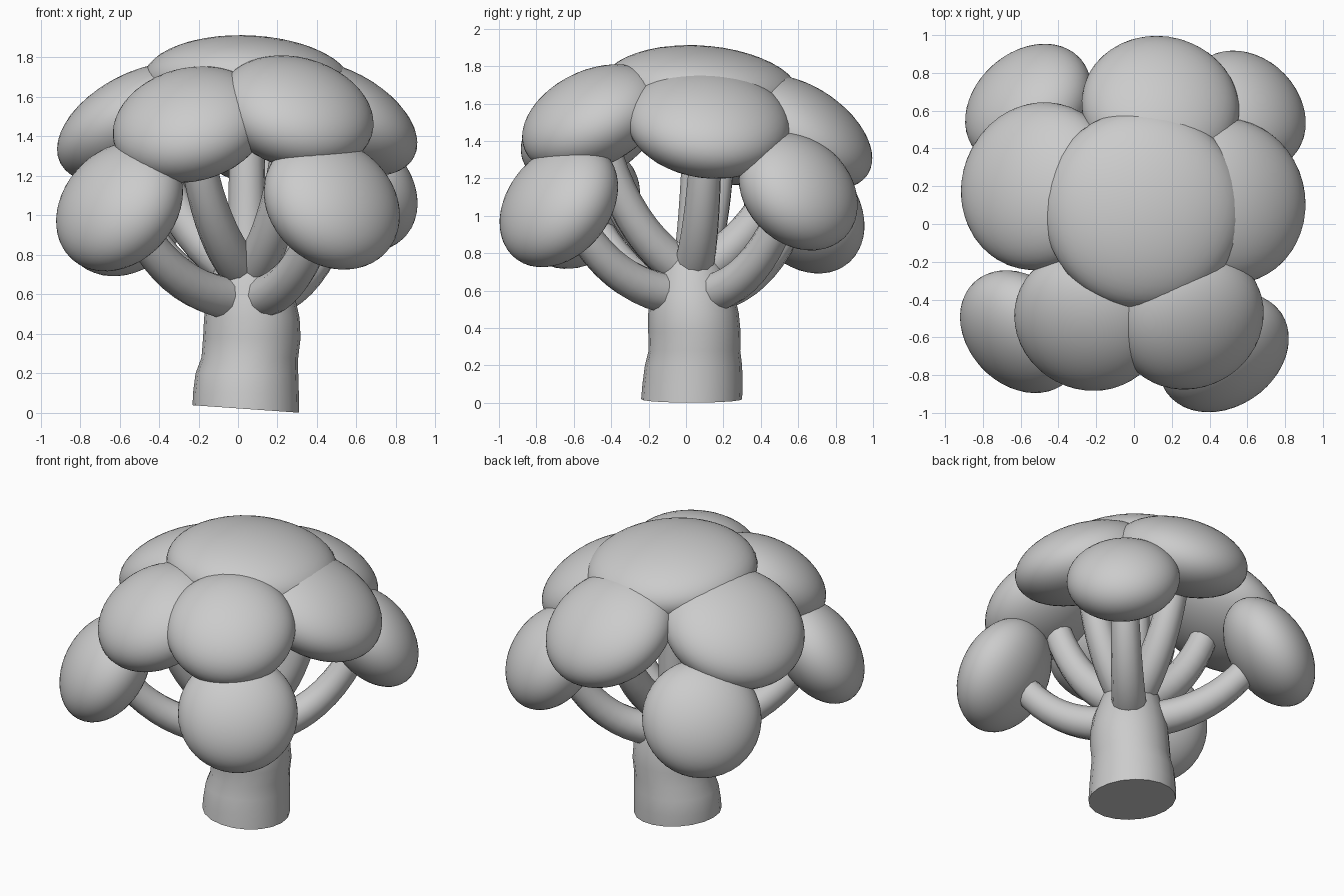
import bpy, bmesh, math
from mathutils import Vector

if "Cube" in bpy.data.objects:
    bpy.data.objects.remove(bpy.data.objects["Cube"])

grey = bpy.data.materials.new("plain grey")
grey.diffuse_color = (0.6, 0.6, 0.6, 1)
grey.use_nodes = True
grey.node_tree.nodes["Principled BSDF"].inputs["Base Color"].default_value = grey.diffuse_color


def finish(name, bm, angle=50):
    bmesh.ops.recalc_face_normals(bm, faces=bm.faces)
    mesh = bpy.data.meshes.new(name)
    bm.to_mesh(mesh)
    bm.free()
    mesh.materials.append(grey)
    obj = bpy.data.objects.new(name, mesh)
    bpy.context.collection.objects.link(obj)
    bpy.context.view_layer.objects.active = obj
    obj.select_set(True)
    bpy.ops.object.shade_smooth_by_angle(angle=math.radians(angle))
    obj.select_set(False)
    return obj


def loft(name, sections, sides, tilt_base=False):
    """Tube through sections of (centre, direction, radius), capped at both ends."""
    bm = bmesh.new()
    rings = []
    for i, (c, d, r) in enumerate(sections):
        q = Vector(d).to_track_quat('Z', 'Y')
        ring = []
        for k in range(sides):
            a = 2 * math.pi * k / sides
            p = Vector(c) + q @ Vector((r * math.cos(a), r * math.sin(a), 0))
            if tilt_base and i == 0:
                p.z = 0.02 - 0.07 * (p.x - 0.04)
            ring.append(bm.verts.new(p))
        rings.append(ring)
    for a, b in zip(rings, rings[1:]):
        for k in range(sides):
            j = (k + 1) % sides
            bm.faces.new((a[k], a[j], b[j], b[k]))
    bm.faces.new(rings[0])
    bm.faces.new(rings[-1])
    return finish(name, bm)


def floret(name, centre, axis, radius, thick):
    """Flattened dome facing outwards along axis."""
    bm = bmesh.new()
    bmesh.ops.create_icosphere(bm, subdivisions=4, radius=1)
    q = axis.to_track_quat('Z', 'Y')
    for v in bm.verts:
        v.co = centre + q @ Vector((v.co.x * radius, v.co.y * radius, v.co.z * thick))
    return finish(name, bm, 180)


def branch(name, start, bend, end, r0, r1):
    """Tapered tube along a quadratic curve."""
    secs = []
    for i in range(11):
        t = i / 10
        p = start * (1 - t) ** 2 + bend * 2 * t * (1 - t) + end * t * t
        d = (bend - start) * (1 - t) + (end - bend) * t
        secs.append((p, d, r0 + (r1 - r0) * t))
    loft(name, secs, 12)


# main stalk: x, y, z, radius
stalk = [(0.04, 0.03, 0.0, 0.27), (0.04, 0.035, 0.1, 0.268), (0.045, 0.04, 0.2, 0.26),
         (0.06, 0.045, 0.28, 0.245), (0.07, 0.045, 0.38, 0.247), (0.07, 0.04, 0.48, 0.242),
         (0.065, 0.035, 0.58, 0.225), (0.055, 0.03, 0.7, 0.19), (0.05, 0.03, 0.86, 0.13)]
loft("stalk", [((x, y, z), (0, 0, 1), r) for x, y, z, r in stalk], 20, True)

# florets: name, centre, radius, half thickness, level
florets = [
    ("top", (0.05, 0.08, 1.67), 0.53, 0.24, "top"),
    ("front_left_upper", (-0.24, -0.51, 1.46), 0.40, 0.25, "upper"),
    ("front_right_upper", (0.295, -0.50, 1.52), 0.40, 0.245, "upper"),
    ("right_upper", (0.50, 0.12, 1.495), 0.44, 0.245, "upper"),
    ("left_upper", (-0.50, 0.20, 1.47), 0.45, 0.245, "upper"),
    ("back_upper", (0.14, 0.62, 1.45), 0.42, 0.24, "upper"),
    ("front_left_lower", (-0.60, -0.57, 1.045), 0.36, 0.24, "lower"),
    ("front_right_lower", (0.475, -0.68, 1.06), 0.37, 0.24, "lower"),
    ("back_left_lower", (-0.56, 0.63, 1.03), 0.37, 0.24, "lower"),
    ("back_right_lower", (0.59, 0.60, 1.13), 0.35, 0.24, "lower"),
]
core = Vector((0.05, 0.03, 0))
for name, c, radius, thick, level in florets:
    c = Vector(c)
    axis = (c - Vector((0, 0, 0.5))).normalized()
    floret(name + "_floret", c, axis, radius, thick)
    # branch from the stalk to the underside of the floret
    end = c - axis * 0.12
    out = Vector((end.x, end.y, 0)) - core
    if level == "lower":
        start, bend = core + out * 0.15 + Vector((0, 0, 0.58)), core + out * 0.68 + Vector((0, 0, 0.62))
    else:
        start, bend = core + out * 0.12 + Vector((0, 0, 0.72)), core + out * 0.75 + Vector((0, 0, 0.92))
    branch(name + "_branch", start, bend, end, 0.11, 0.085)
